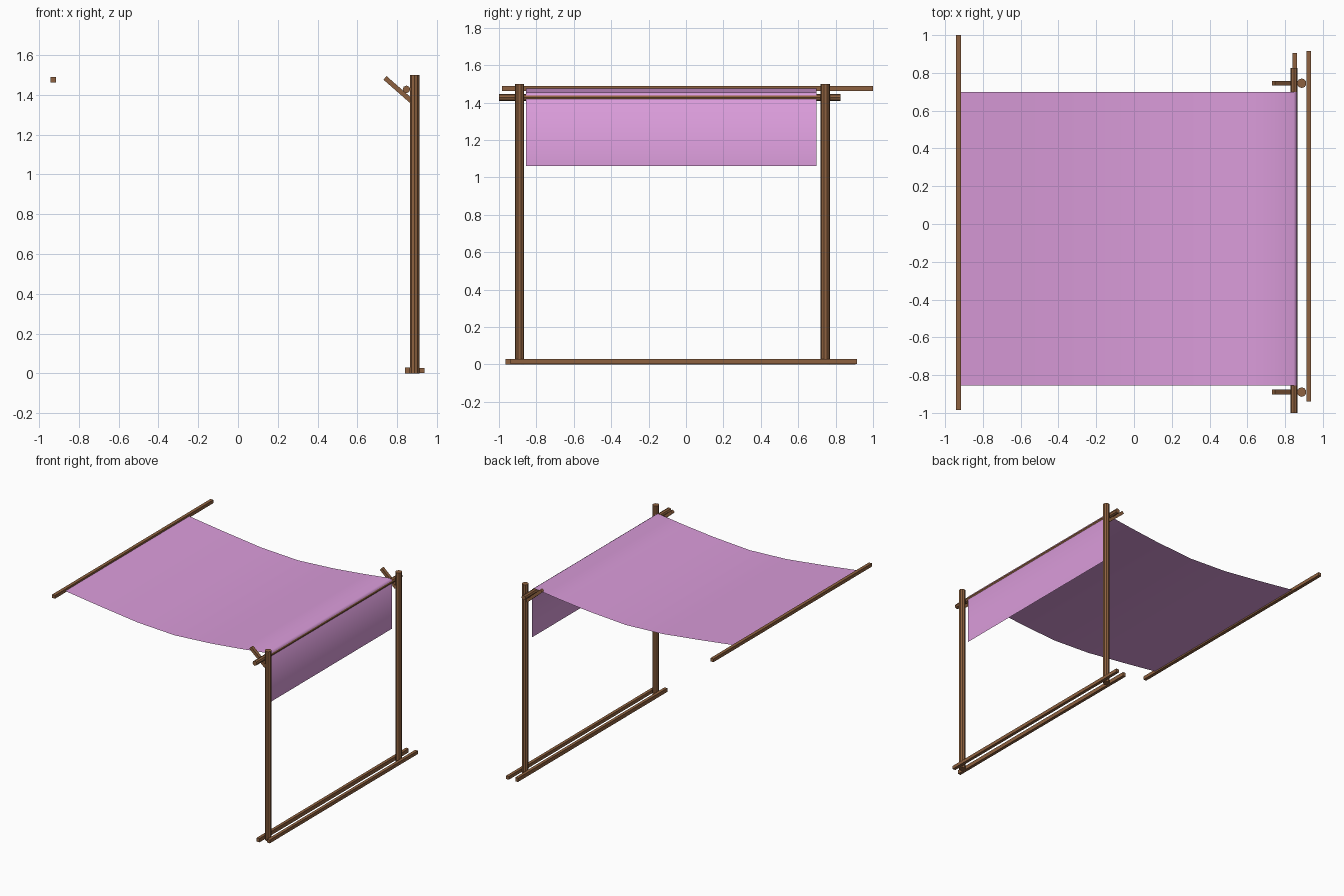
import bpy
from mathutils import Vector

cube = bpy.data.objects.get("Cube")
if cube:
    bpy.data.objects.remove(cube)


def material(name, colour):
    mat = bpy.data.materials.new(name)
    mat.use_nodes = True
    mat.diffuse_color = (*colour, 1)
    mat.node_tree.nodes["Principled BSDF"].inputs["Base Color"].default_value = (*colour, 1)
    return mat


wood = material("brown_wood", (0.27, 0.12, 0.05))
cloth = material("plum_cloth", (0.70, 0.33, 0.70))


def box(name, centre, size, tilt=0):
    """Squared timber, optionally tilted about the y axis."""
    bpy.ops.mesh.primitive_cube_add(size=1, location=centre)
    obj = bpy.context.object
    obj.name = name
    obj.scale = size
    bpy.ops.object.transform_apply(location=False, rotation=False, scale=True)
    obj.rotation_euler.y = tilt
    obj.data.materials.append(wood)
    return obj


def pole(name, start, end, radius, sides):
    """Round timber running between two points."""
    start, end = Vector(start), Vector(end)
    axis = end - start
    bpy.ops.mesh.primitive_cylinder_add(
        vertices=sides, radius=radius, depth=axis.length, location=(start + end) / 2)
    obj = bpy.context.object
    obj.name = name
    obj.rotation_euler = axis.to_track_quat('Z', 'Y').to_euler()
    obj.data.materials.append(wood)
    bpy.ops.object.shade_smooth_by_angle(angle=0.5)
    return obj


# Upright posts, each with a slanted peg that cradles the crossbar
for side, y in (("front", -0.89), ("back", 0.745)):
    pole(side + "_post", (0.888, y, 0), (0.888, y, 1.5), 0.025, 10)
    box(side + "_peg", (0.805, y, 1.428), (0.175, 0.026, 0.024), 0.72)

# Crossbar, ground rails and the outer ridge bar
pole("crossbar", (0.847, -1.0, 1.428), (0.847, 0.825, 1.428), 0.019, 8)
box("inner_ground_rail", (0.852, -0.03, 0.015), (0.024, 1.87, 0.03))
box("outer_ground_rail", (0.925, -0.012, 0.015), (0.024, 1.855, 0.026))
box("outer_bar", (-0.929, 0.008, 1.476), (0.026, 1.985, 0.026))

# Sagging cloth sheet that folds over the crossbar and hangs down
profile = [(-0.92, 1.475), (-0.6, 1.433), (-0.28, 1.395), (0.04, 1.38),
           (0.36, 1.4), (0.62, 1.427), (0.845, 1.455), (0.862, 1.443), (0.864, 1.06)]
verts = [(x, y, z) for x, z in profile for y in (-0.855, 0.698)]
faces = [(i, i + 2, i + 3, i + 1) for i in range(0, len(verts) - 2, 2)]
mesh = bpy.data.meshes.new("cloth_sheet")
mesh.from_pydata(verts, [], faces)
mesh.materials.append(cloth)
mesh.shade_smooth()
sheet = bpy.data.objects.new("cloth_sheet", mesh)
bpy.context.collection.objects.link(sheet)
